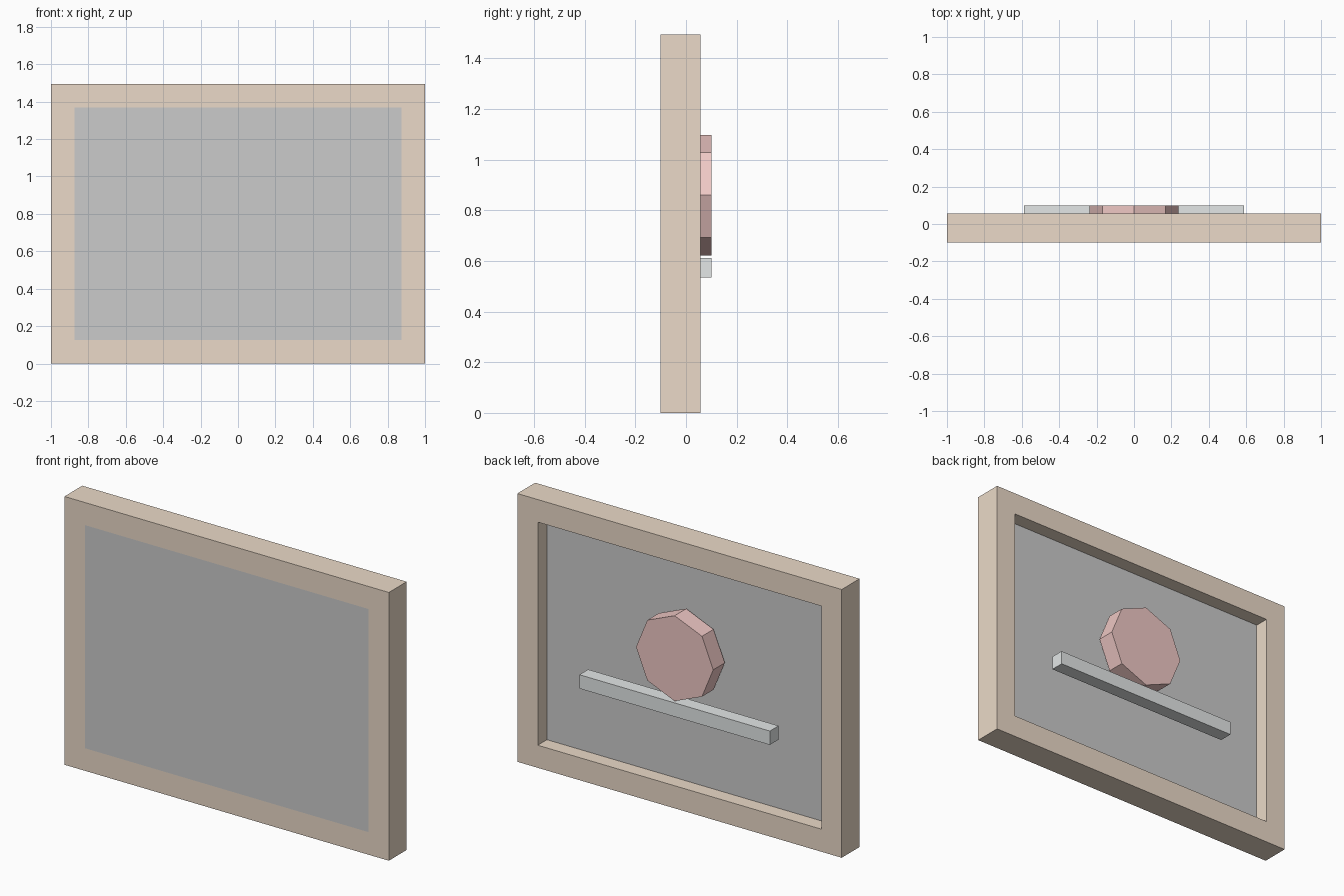
import bpy, bmesh, math
from mathutils import Matrix, Vector

if "Cube" in bpy.data.objects:
    bpy.data.objects.remove(bpy.data.objects["Cube"])


def material(name, rgb):
    m = bpy.data.materials.new(name)
    m.diffuse_color = (*rgb, 1)
    m.use_nodes = True
    m.node_tree.nodes["Principled BSDF"].inputs["Base Color"].default_value = m.diffuse_color
    return m


def add_object(name, bm, *mats):
    bmesh.ops.recalc_face_normals(bm, faces=bm.faces)
    mesh = bpy.data.meshes.new(name)
    bm.to_mesh(mesh)
    bm.free()
    for m in mats:
        mesh.materials.append(m)
    ob = bpy.data.objects.new(name, mesh)
    bpy.context.collection.objects.link(ob)
    return ob


def box(x, y, z):
    """Box spanning the given (min, max) pairs."""
    bm = bmesh.new()
    size = [b - a for a, b in (x, y, z)]
    mid = Vector([(a + b) / 2 for a, b in (x, y, z)])
    bmesh.ops.create_cube(bm, size=1, matrix=Matrix.Translation(mid) @ Matrix.Diagonal((*size, 1)))
    return bm


wood = material("wood", (0.83, 0.70, 0.58))
grey = material("panel_grey", (0.70, 0.70, 0.70))
pale = material("pale_bar", (0.77, 0.80, 0.80))
pink = material("pink_disc", (0.87, 0.58, 0.56))

# Framed panel: flush grey inset at the front, recessed at the back
BORDER, RECESS = 0.178, 0.081
bm = box((-1, 1), (-0.10, 0.057), (0, 1.495))
bm.normal_update()
front = next(f for f in bm.faces if f.normal.y < -0.9)
back = next(f for f in bm.faces if f.normal.y > 0.9)
for face in (front, back):
    bmesh.ops.inset_region(bm, faces=[face], thickness=BORDER)
    face.material_index = 1
floor = bmesh.ops.extrude_face_region(bm, geom=[back])["geom"]
bmesh.ops.translate(bm, vec=(0, -RECESS, 0),
                    verts=[v for v in floor if isinstance(v, bmesh.types.BMVert)])
if back.is_valid:
    bm.faces.remove(back)
for f in bm.faces:
    c = f.calc_center_median()
    f.material_index = int(abs(c.x) < 0.01 and abs(c.z - 0.7475) < 0.01
                           and len(f.verts) == 4 and f.calc_area() > 1)
add_object("framed_panel", bm, wood, grey)

# Octagonal disc on the back, one corner pointing up
bm = bmesh.new()
bmesh.ops.create_cone(bm, cap_ends=True, segments=8, radius1=0.238, radius2=0.238, depth=0.102,
                      matrix=Matrix.Translation((0, 0.049, 0.86)) @ Matrix.Rotation(math.pi / 2, 4, "X"))
add_object("octagonal_disc", bm, pink)

# Horizontal bar below the disc
add_object("bar", box((-0.587, 0.587), (0.023, 0.10), (0.535, 0.612)), pale)
